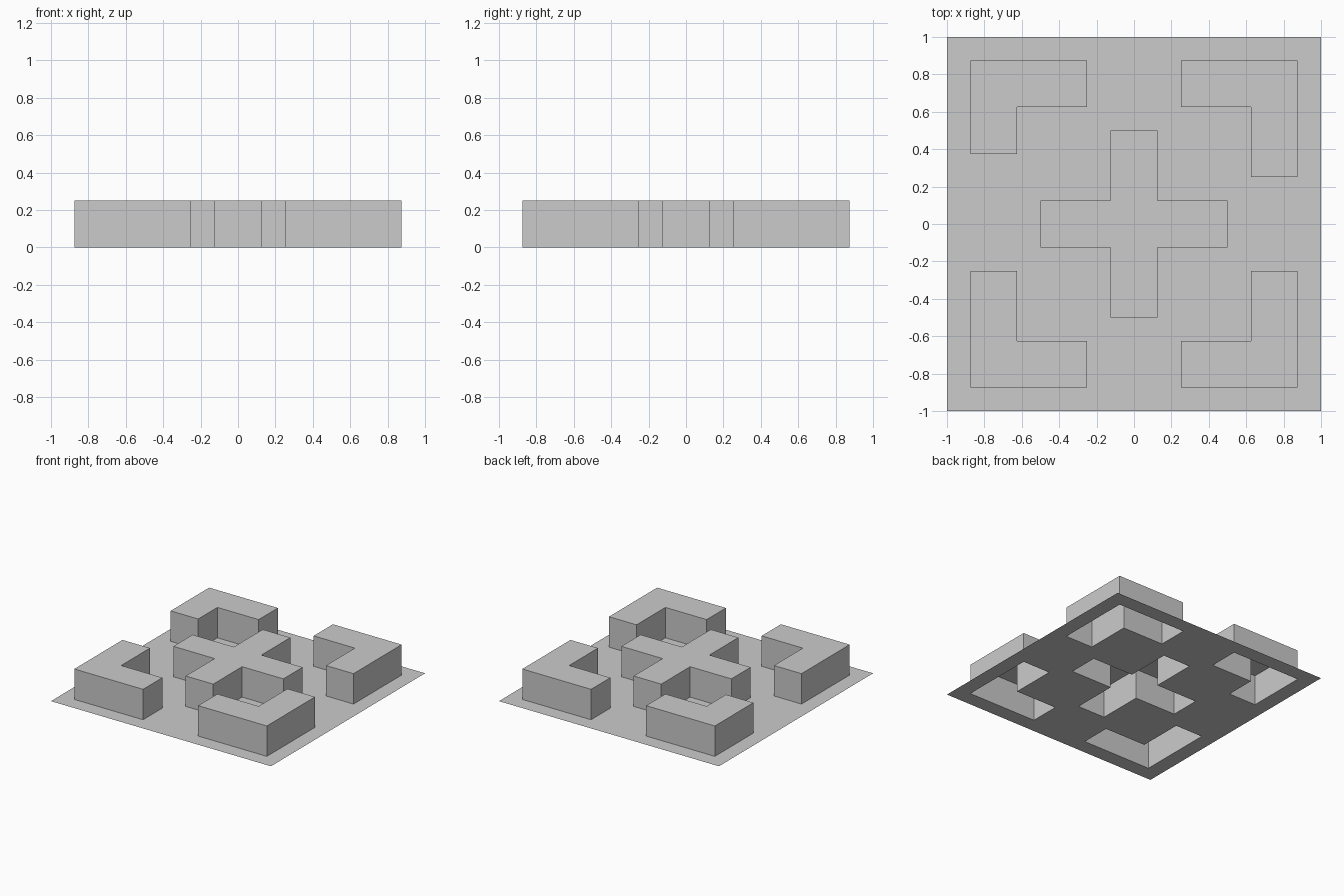
import bpy, bmesh
from mathutils import Vector

if "Cube" in bpy.data.objects:
    bpy.data.objects.remove(bpy.data.objects["Cube"])

CELLS = 16      # plate is divided into 0.125 unit cells
HEIGHT = 0.25

# Wall footprints as (x0, x1, y0, y1) rectangles
footprints = [
    # central cross
    (-0.5, 0.5, -0.125, 0.125), (-0.125, 0.125, -0.5, 0.5),
    # back left corner (shorter arm)
    (-0.875, -0.25, 0.625, 0.875), (-0.875, -0.625, 0.375, 0.875),
]
# the three equal corners
for sx, sy in ((1, 1), (1, -1), (-1, -1)):
    for x0, x1, y0, y1 in ((0.25, 0.875, 0.625, 0.875), (0.625, 0.875, 0.25, 0.875)):
        xs, ys = sorted((sx * x0, sx * x1)), sorted((sy * y0, sy * y1))
        footprints.append((*xs, *ys))


def is_wall(face):
    c = face.calc_center_median()
    return any(x0 < c.x < x1 and y0 < c.y < y1 for x0, x1, y0, y1 in footprints)


# Thin plate whose walls are raised out of it and stay hollow underneath
bm = bmesh.new()
bmesh.ops.create_grid(bm, x_segments=CELLS, y_segments=CELLS, size=1)
walls = [f for f in bm.faces if is_wall(f)]
raised = bmesh.ops.extrude_face_region(bm, geom=walls)["geom"]
bmesh.ops.translate(bm, vec=Vector((0, 0, HEIGHT)),
                    verts=[v for v in raised if isinstance(v, bmesh.types.BMVert)])

# Open the undersides of the raised walls
bm.faces.ensure_lookup_table()
under = [f for f in bm.faces
         if is_wall(f) and all(abs(v.co.z) < 1e-4 for v in f.verts)]
bmesh.ops.delete(bm, geom=under, context='FACES')
bmesh.ops.recalc_face_normals(bm, faces=bm.faces[:])

# Keep the plate facing up
top = max(bm.faces, key=lambda f: f.calc_center_median().z)
if top.normal.z < 0:
    bmesh.ops.reverse_faces(bm, faces=bm.faces[:])

mesh = bpy.data.meshes.new("plate_with_walls")
bm.to_mesh(mesh)
bm.free()
bpy.context.collection.objects.link(bpy.data.objects.new("plate_with_walls", mesh))
